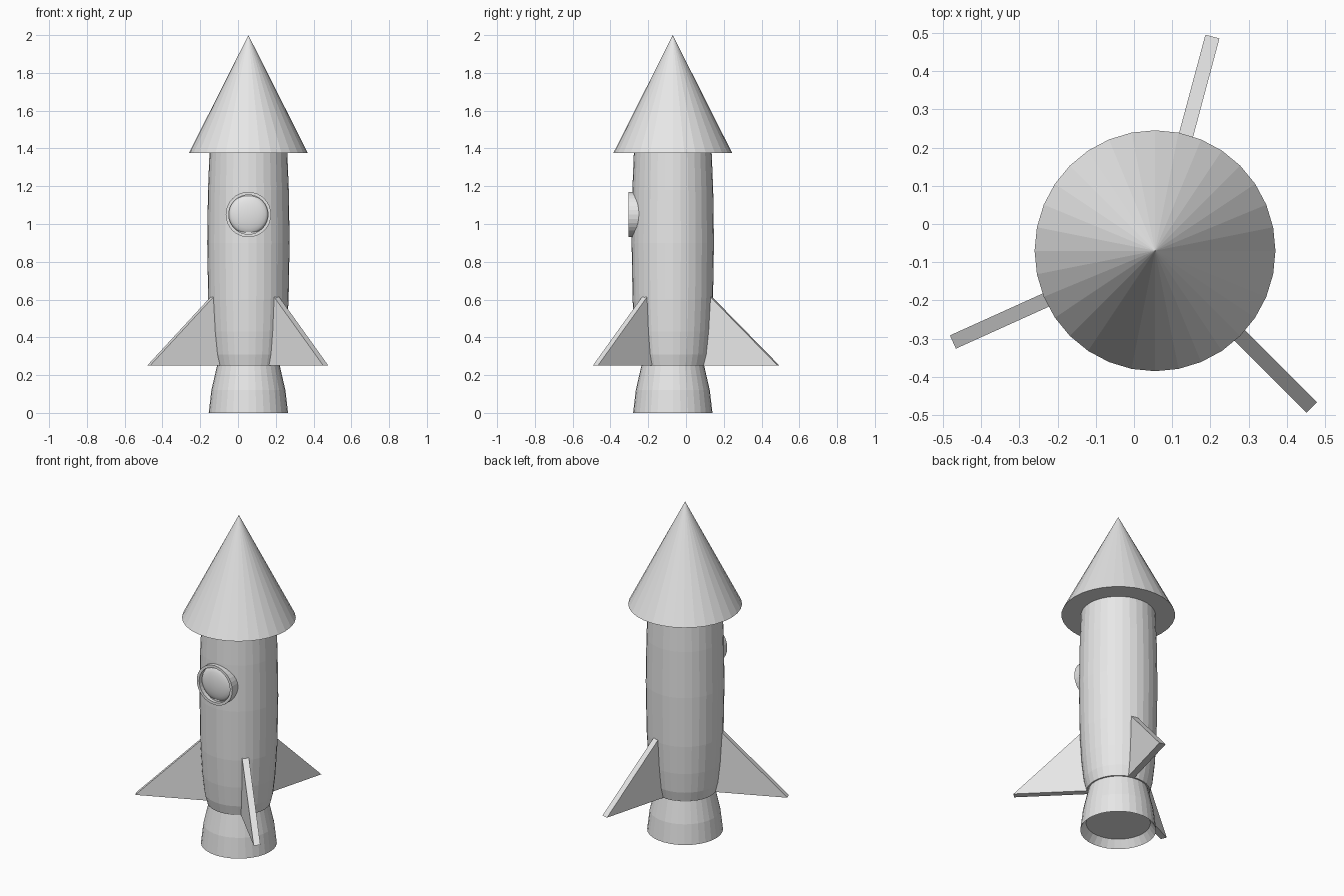
import bpy, bmesh
from math import pi, sin, cos, radians
from mathutils import Matrix, Vector

if "Cube" in bpy.data.objects:
    bpy.data.objects.remove(bpy.data.objects["Cube"], do_unlink=True)

AXIS = Vector((0.055, -0.07, 0))
SIDES = 32

grey = bpy.data.materials.new("plain_grey")
grey.use_nodes = True
grey.diffuse_color = (0.8, 0.8, 0.8, 1)
grey.node_tree.nodes["Principled BSDF"].inputs["Base Color"].default_value = (0.8, 0.8, 0.8, 1)


def finish(name, bm, matrix):
    bmesh.ops.recalc_face_normals(bm, faces=bm.faces)
    bm.transform(matrix)
    mesh = bpy.data.meshes.new(name)
    bm.to_mesh(mesh)
    bm.free()
    mesh.materials.append(grey)
    obj = bpy.data.objects.new(name, mesh)
    bpy.context.collection.objects.link(obj)
    return obj


def lathe(name, profile, matrix, closed=False):
    """Turn (radius, height) points around z; a zero radius closes to a point."""
    bm = bmesh.new()
    rings = []
    for r, z in profile:
        if r == 0:
            rings.append([bm.verts.new((0, 0, z))] * SIDES)
        else:
            angles = [2 * pi * i / SIDES for i in range(SIDES)]
            rings.append([bm.verts.new((r * cos(a), r * sin(a), z)) for a in angles])
    pairs = list(zip(rings, rings[1:]))
    if closed:
        pairs.append((rings[-1], rings[0]))
    for low, high in pairs:
        for i in range(SIDES):
            j = (i + 1) % SIDES
            corners = dict.fromkeys((low[i], low[j], high[j], high[i]))
            bm.faces.new(list(corners))
    return finish(name, bm, matrix)


upright = Matrix.Translation(AXIS)

# Nose, hull and nozzle
lathe("nose_cone", [(0, 1.375), (0.315, 1.375), (0, 2)], upright)
lathe("hull", [(0, 0.25), (0.175, 0.25), (0.19, 0.31), (0.203, 0.43), (0.213, 0.6),
               (0.218, 0.9), (0.214, 1.18), (0.206, 1.38), (0, 1.38)], upright)
lathe("nozzle", [(0, 0.045), (0.178, 0.045), (0.21, 0), (0.196, 0.12),
                 (0.165, 0.255), (0, 0.255)], upright)

# Round window on the front
facing = Matrix.Translation(AXIS + Vector((0, 0, 1.05))) @ Matrix.Rotation(pi / 2, 4, "X")
lathe("window_frame", [(0.12, 0.16), (0.12, 0.235), (0.104, 0.235), (0.104, 0.16)],
      facing, closed=True)
dome = [(0.104 * cos(t * pi / 12), 0.205 + 0.028 * sin(t * pi / 12)) for t in range(6)]
glass = lathe("window_glass", [(0.104, 0.16)] + dome + [(0, 0.233)], facing)
glass.data.shade_smooth()


# Three triangular fins
def fin(name, angle):
    bm = bmesh.new()
    outline = [(0.168, 0.25), (0.58, 0.25), (0.21, 0.615), (0.195, 0.615)]
    face = bm.faces.new([bm.verts.new((r, -0.019, z)) for r, z in outline])
    extruded = bmesh.ops.extrude_face_region(bm, geom=[face])["geom"]
    verts = [v for v in extruded if isinstance(v, bmesh.types.BMVert)]
    bmesh.ops.translate(bm, verts=verts, vec=(0, 0.038, 0))
    finish(name, bm, upright @ Matrix.Rotation(radians(angle), 4, "Z"))


for name, angle in (("back_fin", 75), ("right_fin", 204.3), ("left_fin", 315)):
    fin(name, angle)
